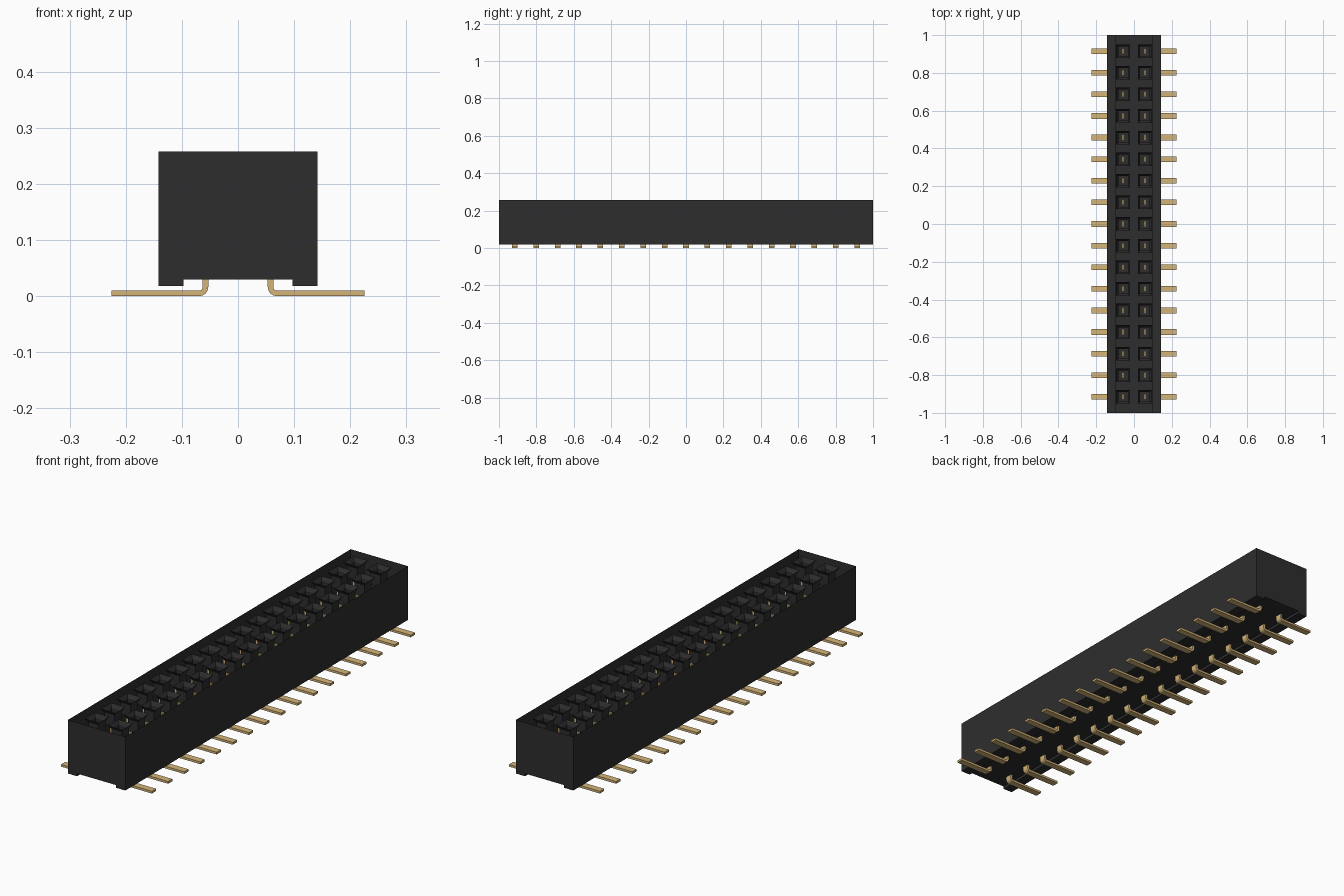
import bpy, bmesh, math

cube = bpy.data.objects.get("Cube")
if cube:
    bpy.data.objects.remove(cube, do_unlink=True)

COUNT, PITCH, ROW_X = 17, 0.1144, 0.058
TOP = 0.258


def material(name, rgb):
    m = bpy.data.materials.new(name)
    m.use_nodes = True
    m.diffuse_color = (*rgb, 1)
    bsdf = next(n for n in m.node_tree.nodes if n.type == 'BSDF_PRINCIPLED')
    bsdf.inputs["Base Color"].default_value = (*rgb, 1)
    bsdf.inputs["Roughness"].default_value = 0.6
    return m


black = material("black plastic", (0.027, 0.027, 0.027))
gold = material("gold metal", (0.66, 0.46, 0.19))


def finish(bm, name, mat, recalc=True):
    if recalc:
        bmesh.ops.recalc_face_normals(bm, faces=bm.faces)
    me = bpy.data.meshes.new(name)
    bm.to_mesh(me)
    bm.free()
    me.materials.append(mat)
    ob = bpy.data.objects.new(name, me)
    bpy.context.collection.objects.link(ob)
    return ob


def extrude_y(bm, profile, y0, y1, open_edge=None):
    """Sweep an xz profile along y, capped at both ends; one side may stay open."""
    a = [bm.verts.new((x, y0, z)) for x, z in profile]
    b = [bm.verts.new((x, y1, z)) for x, z in profile]
    n = len(profile)
    for i in range(n):
        if i != open_edge:
            j = (i + 1) % n
            bm.faces.new((a[i], a[j], b[j], b[i]))
    bm.faces.new(a)
    bm.faces.new(b[::-1])


# Housing: open-topped shell with a shallow channel underneath
bm = bmesh.new()
half = [(0.142, TOP), (0.142, 0.018), (0.097, 0.018), (0.097, 0.03)]
profile = half + [(-x, z) for x, z in reversed(half)]
extrude_y(bm, profile, -1, 1, open_edge=len(profile) - 1)
finish(bm, "housing", black)

positions = [(s, (i - (COUNT - 1) / 2) * PITCH) for s in (-1, 1) for i in range(COUNT)]

# Sockets: funnel mouth leading into a short square shaft with a floor
bm = bmesh.new()
for s, y in positions:
    rings = []
    for r, z in [(0.036, TOP), (0.025, TOP - 0.017), (0.025, 0.19)]:
        rings.append([bm.verts.new((s * ROW_X + dx * r, y + dy * r, z))
                      for dx, dy in ((-1, -1), (1, -1), (1, 1), (-1, 1))])
    for top, low in zip(rings, rings[1:]):
        for i in range(4):
            j = (i + 1) % 4
            bm.faces.new((top[i], low[i], low[j], top[j]))
    bm.faces.new(rings[-1])
finish(bm, "sockets", black)

# Contacts: upright blade bent outward into a flat solder foot
T, R_OUT, R_IN, INNER = 0.010, 0.016, 0.006, 0.053
contact = [(0.225, 0.0)]
cx, cz = INNER + R_OUT, R_OUT
arc = [math.radians(270 - 90 * k / 4) for k in range(5)]
contact += [(cx + R_OUT * math.cos(t), cz + R_OUT * math.sin(t)) for t in arc]
contact += [(INNER, 0.212), (INNER + T, 0.212)]
contact += [(cx + R_IN * math.cos(t), cz + R_IN * math.sin(t)) for t in reversed(arc)]
contact += [(0.225, T)]

for side, name in ((1, "left_contacts"), (-1, "right_contacts")):
    bm = bmesh.new()
    for s, y in positions:
        if s == side:
            extrude_y(bm, [(s * x, z) for x, z in contact], y - 0.015, y + 0.015)
    ob = finish(bm, name, gold)
    bpy.ops.object.select_all(action='DESELECT')
    ob.select_set(True)
    bpy.context.view_layer.objects.active = ob
    bpy.ops.object.shade_smooth_by_angle(angle=math.radians(35))
